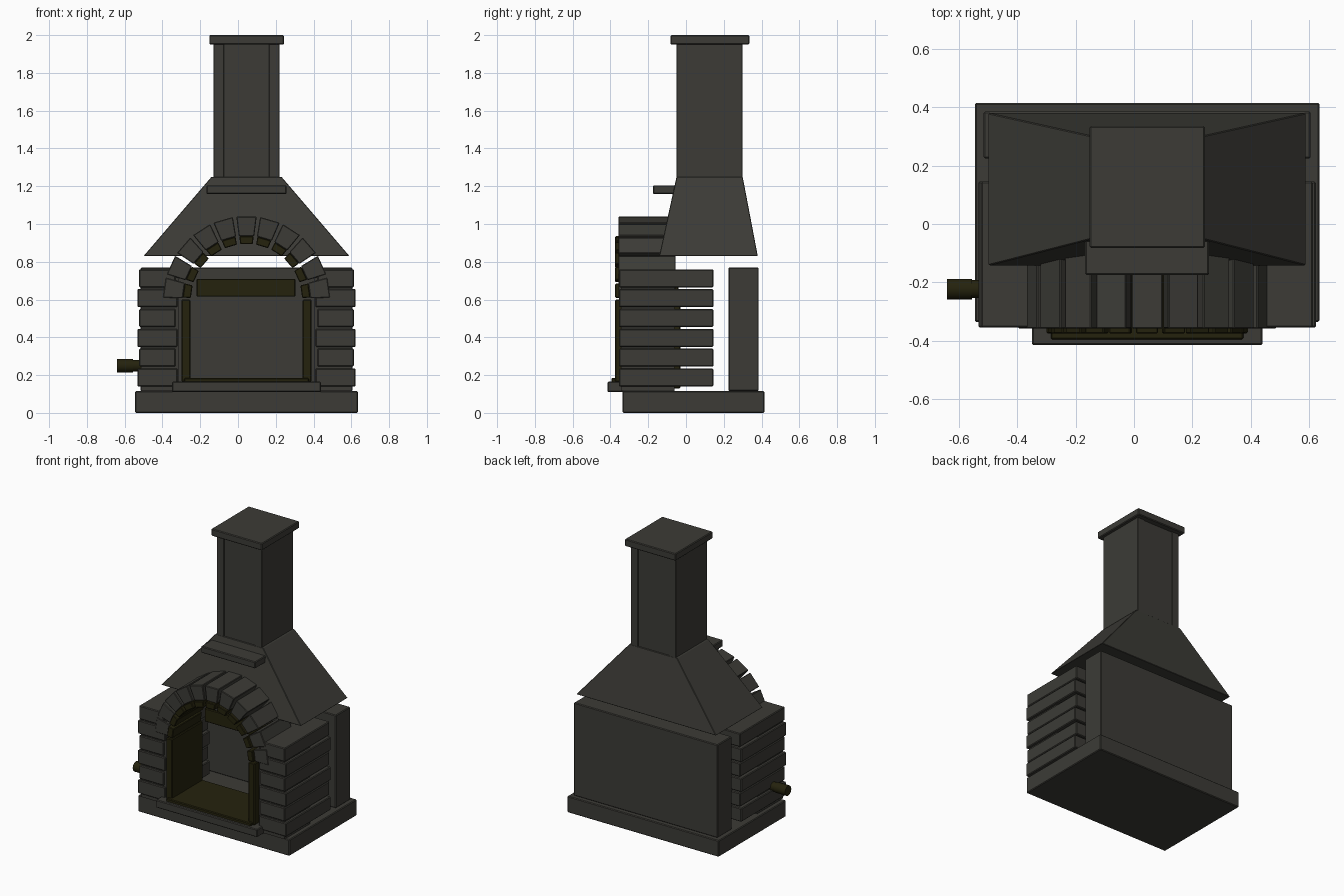
import bpy
import bmesh
from math import cos, sin, pi, radians
from mathutils import Matrix

if "Cube" in bpy.data.objects:
    bpy.data.objects.remove(bpy.data.objects["Cube"])

CX = 0.045  # centre line of the masonry


def material(name, rgb):
    mat = bpy.data.materials.new(name)
    mat.use_nodes = True
    mat.diffuse_color = (*rgb, 1)
    mat.node_tree.nodes["Principled BSDF"].inputs["Base Color"].default_value = (*rgb, 1)
    return mat


STONE = material("dark grey stone", (0.045, 0.044, 0.037))
IRON = material("dark olive metal", (0.018, 0.016, 0.004))


def finish(name, bm, mat, bevel=0.0):
    bmesh.ops.recalc_face_normals(bm, faces=bm.faces)
    if bevel:
        bmesh.ops.bevel(bm, geom=bm.edges[:], offset=bevel, segments=1, affect='EDGES')
    mesh = bpy.data.meshes.new(name)
    bm.to_mesh(mesh)
    bm.free()
    mesh.materials.append(mat)
    obj = bpy.data.objects.new(name, mesh)
    bpy.context.collection.objects.link(obj)
    return obj


def loft(name, lower, upper, mat, bevel=0.0):
    """Solid between two matching loops of points."""
    bm = bmesh.new()
    a = [bm.verts.new(p) for p in lower]
    b = [bm.verts.new(p) for p in upper]
    bm.faces.new(a)
    bm.faces.new(b)
    for i in range(len(a)):
        j = (i + 1) % len(a)
        bm.faces.new((a[i], a[j], b[j], b[i]))
    return finish(name, bm, mat, bevel)


def rect(x, y, z):
    return [(x[0], y[0], z), (x[1], y[0], z), (x[1], y[1], z), (x[0], y[1], z)]


def box(name, x, y, z, mat=STONE, bevel=0.005):
    return loft(name, rect(x, y, z[0]), rect(x, y, z[1]), mat, bevel)


def arch(name, count, r0, r1, y, gap, mat):
    """Ring of separate tapered blocks over the opening."""
    step = pi / count
    for i in range(count):
        t0, t1 = i * step + gap, (i + 1) * step - gap
        profile = [(r0, t0), (r1, t0), (r1, t1), (r0, t1)]
        loops = [[(CX + r * cos(t), d, 0.6 + r * sin(t)) for r, t in profile] for d in y]
        loft(f"{name}_{i + 1}", *loops, mat, 0.004)


# Plinth, back wall and sill
box("base_slab", (-0.545, 0.635), (-0.335, 0.415), (0, 0.115))
box("back_wall", (-0.515, 0.605), (0.225, 0.385), (0.115, 0.77))
box("sill", (-0.35, 0.44), (-0.415, -0.06), (0.11, 0.165))

# Stacked side bricks with mortar cores
for side, label in ((-1, "right"), (1, "left")):
    core = sorted((CX + side * 0.36, CX + side * 0.558))
    box(f"{label}_mortar", core, (-0.345, -0.06), (0.115, 0.75), bevel=0)
    for row in range(6):
        shift = 0.01 * (row % 2)
        xs = sorted((CX + side * (0.365 + shift), CX + side * (0.578 - shift)))
        z = 0.14 + 0.105 * row
        box(f"{label}_brick_{row + 1}", xs, (-0.355, 0.145), (z, z + 0.095))

# Firebox lining
for side, label in ((-1, "right"), (1, "left")):
    xs = sorted((CX + side * 0.297, CX + side * 0.345))
    box(f"{label}_lining", xs, (-0.375, -0.03), (0.165, 0.6), IRON)
box("hearth_floor", (-0.285, 0.375), (-0.395, -0.03), (0.13, 0.185), IRON)
box("heat_plate", (-0.22, 0.305), (-0.06, -0.04), (0.615, 0.71), IRON)
arch("lining_arch", 11, 0.295, 0.338, (-0.375, -0.055), 0.03, IRON)
arch("arch_stone", 11, 0.338, 0.443, (-0.358, -0.055), 0.021, STONE)

# Hood, shelf and chimney
loft("hood", rect((-0.5, 0.59), (-0.142, 0.38), 0.83),
     rect((-0.14, 0.23), (-0.05, 0.3), 1.25), STONE, 0.003)
box("hood_shelf", (-0.167, 0.257), (-0.175, 0.0), (1.158, 1.205))
box("chimney_core", (-0.125, 0.215), (-0.044, 0.294), (1.24, 1.96), bevel=0)
for x in ((-0.13, -0.075), (0.165, 0.22)):
    box("chimney_edge", x, (-0.05, 0.3), (1.24, 1.96), bevel=0.003)
box("chimney_cap", (-0.152, 0.243), (-0.082, 0.335), (1.95, 2.0))


# Side knob
def rod(name, x0, x1, radius):
    bm = bmesh.new()
    turn = Matrix.Translation(((x0 + x1) / 2, -0.223, 0.25)) @ Matrix.Rotation(radians(90), 4, 'Y')
    bmesh.ops.create_cone(bm, cap_ends=True, segments=20, radius1=radius,
                          radius2=radius, depth=x1 - x0, matrix=turn)
    obj = finish(name, bm, IRON)
    bpy.ops.object.select_all(action='DESELECT')
    bpy.context.view_layer.objects.active = obj
    obj.select_set(True)
    bpy.ops.object.shade_smooth_by_angle(angle=radians(35))


rod("knob", -0.64, -0.555, 0.035)
rod("knob_stem", -0.56, -0.5, 0.031)
